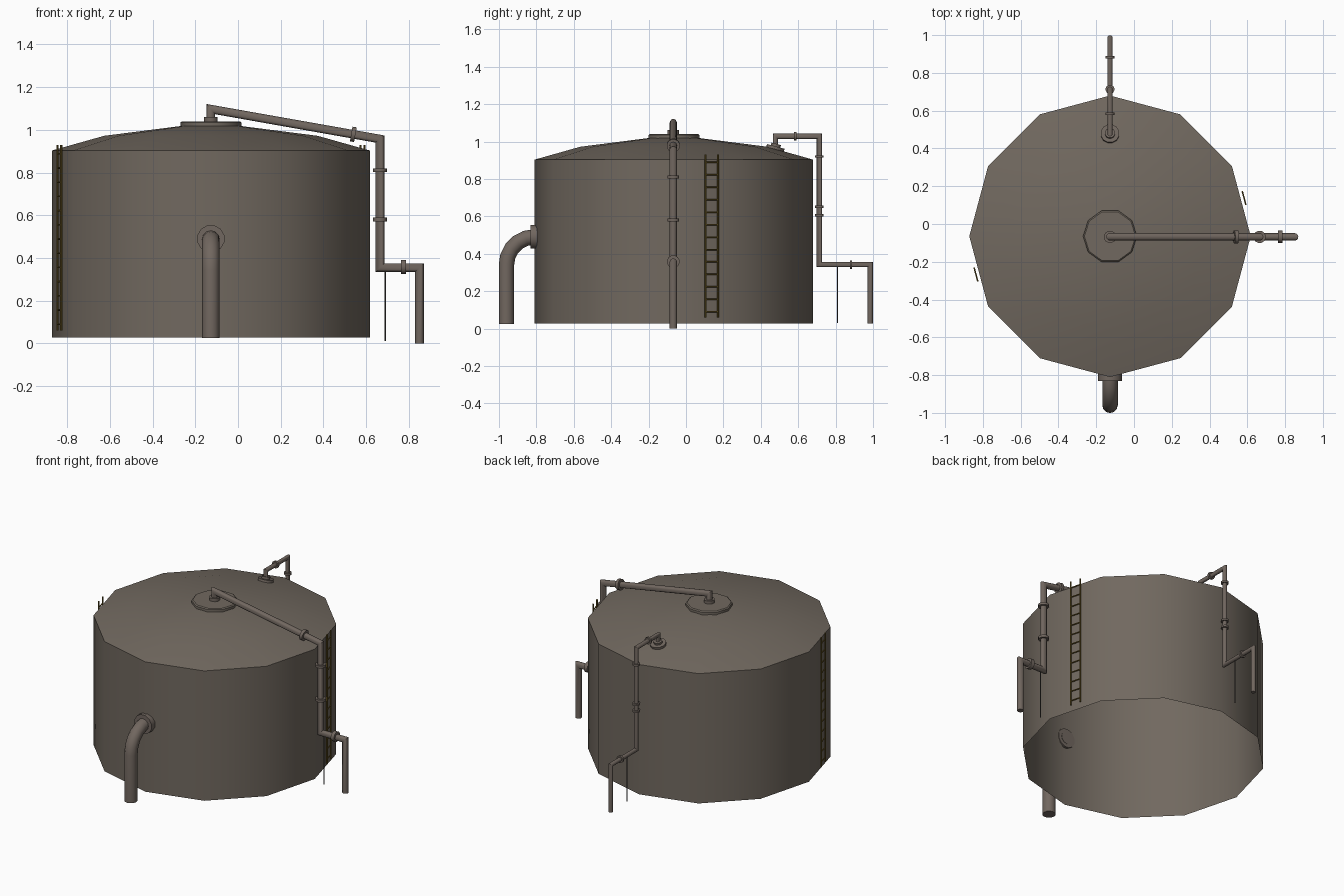
import bpy, bmesh, math
from mathutils import Vector, Matrix

if "Cube" in bpy.data.objects:
    bpy.data.objects.remove(bpy.data.objects["Cube"])

CX, CY, R = -0.127, -0.065, 0.745


def material(name, rgb):
    m = bpy.data.materials.new(name)
    m.diffuse_color = (*rgb, 1)
    m.use_nodes = True
    m.node_tree.nodes["Principled BSDF"].inputs["Base Color"].default_value = m.diffuse_color
    return m


STEEL = material("weathered_steel", (0.165, 0.14, 0.115))
PIPE = material("pipe_steel", (0.165, 0.135, 0.115))
YELLOW = material("dark_yellow_paint", (0.15, 0.10, 0.018))
DARK = material("dark_rod", (0.06, 0.055, 0.05))


def finish(name, bm, mat, angle=40, fix=True):
    if fix:
        bmesh.ops.recalc_face_normals(bm, faces=bm.faces)
    me = bpy.data.meshes.new(name)
    bm.to_mesh(me)
    bm.free()
    me.materials.append(mat)
    ob = bpy.data.objects.new(name, me)
    bpy.context.collection.objects.link(ob)
    bpy.ops.object.select_all(action='DESELECT')
    bpy.context.view_layer.objects.active = ob
    ob.select_set(True)
    bpy.ops.object.shade_smooth_by_angle(angle=math.radians(angle))
    return ob


def lathe(name, profile, n, mat, cap_bottom, angle=40):
    """Stack of rings (radius, z) about the tank axis with a top cap."""
    bm = bmesh.new()
    rings = [[bm.verts.new((CX + r * math.cos(2 * math.pi * i / n),
                            CY + r * math.sin(2 * math.pi * i / n), z))
              for i in range(n)] for r, z in profile]
    for a, b in zip(rings, rings[1:]):
        for i in range(n):
            j = (i + 1) % n
            bm.faces.new((a[i], a[j], b[j], b[i]))
    bm.faces.new(rings[-1])
    if cap_bottom:
        bm.faces.new(rings[0][::-1])
    return finish(name, bm, mat, angle, fix=False)


def add_tube(bm, path, r, n=12, side=None):
    """Tube along a planar path with mitred corners and closed ends."""
    pts = [Vector(p) for p in path]
    dirs = [(b - a).normalized() for a, b in zip(pts, pts[1:])]
    if side is None:
        side = dirs[0].orthogonal().normalized()
    u = Vector(side)
    rings = []
    for k, p in enumerate(pts):
        d = dirs[max(k - 1, 0)]
        normal = d + dirs[min(k, len(dirs) - 1)]
        v = d.cross(u)
        ring = []
        for i in range(n):
            a = 2 * math.pi * i / n
            off = u * (r * math.cos(a)) + v * (r * math.sin(a))
            off -= d * (off.dot(normal) / d.dot(normal))
            ring.append(bm.verts.new(p + off))
        rings.append(ring)
    for a, b in zip(rings, rings[1:]):
        for i in range(n):
            j = (i + 1) % n
            bm.faces.new((a[i], a[j], b[j], b[i]))
    bm.faces.new(rings[0][::-1])
    bm.faces.new(rings[-1])


def tube(name, path, r, mat, n=12, side=None):
    bm = bmesh.new()
    add_tube(bm, path, r, n, side)
    return finish(name, bm, mat)


def flange(name, center, direction, r, length):
    c, d = Vector(center), Vector(direction).normalized() * length / 2
    return tube(name, [c - d, c + d], r, PIPE)


# Tank: open-bottomed wall, low domed roof, centre hatch
lathe("tank_wall_and_roof", [(R, 0.027), (R, 0.903), (0.5, 0.972), (0.14, 1.018)],
      12, STEEL, False)
lathe("roof_hatch", [(0.143, 1.012), (0.143, 1.034), (0.136, 1.04)], 10, STEEL, True)

# Main pipe from the hatch, over the roof and down the right side
Y = -0.068
tube("right_pipe", [(CX, Y, 1.03), (CX, Y, 1.097), (0.665, Y, 0.957), (0.665, Y, 0.355),
                    (0.85, Y, 0.355), (0.85, Y, 0.0)], 0.02, PIPE, side=(0, 1, 0))
flange("right_pipe_collar", (CX, Y, 1.048), (0, 0, 1), 0.033, 0.025)
flange("right_flange_slope", (0.54, Y, 0.979), (0.792, 0, -0.14), 0.036, 0.02)
for z in (0.81, 0.58):
    flange("right_flange_vertical", (0.665, Y, z), (0, 0, 1), 0.033, 0.017)
flange("right_flange_low", (0.775, Y, 0.358), (1, 0, 0), 0.034, 0.024)
tube("right_support_rod", [(0.69, Y, 0.012), (0.69, Y, 0.345)], 0.004, DARK, 6)

# Thinner pipe at the back
tube("back_pipe", [(CX, 0.478, 0.95), (CX, 0.478, 1.028), (CX, 0.713, 1.028),
                   (CX, 0.713, 0.342), (CX, 0.985, 0.342), (CX, 0.985, 0.027)],
     0.014, PIPE, side=(1, 0, 0))
tilt = (0, 0.26, 0.97)
flange("back_pipe_base", (CX, 0.478, 0.966), tilt, 0.05, 0.016)
flange("back_pipe_collar", (CX, 0.48, 0.979), tilt, 0.027, 0.018)
for y, z, d in ((0.583, 1.028, (0, 1, 0)), (0.713, 0.92, (0, 0, 1)),
                (0.713, 0.652, (0, 0, 1)), (0.713, 0.605, (0, 0, 1)),
                (0.882, 0.342, (0, 1, 0))):
    flange("back_flange", (CX, y, z), d, 0.024, 0.013)
tube("back_support_rod", [(CX, 0.81, 0.03), (CX, 0.81, 0.335)], 0.004, DARK, 6)

# Large elbow pipe at the front with its wall flange
arc = [(CX, -0.81 - 0.15 * math.cos(a), 0.34 + 0.15 * math.sin(a))
       for a in (math.radians(18 * i) for i in range(6))]
tube("front_elbow_pipe", [(CX, -0.96, 0.025)] + arc + [(CX, -0.79, 0.49)],
     0.041, PIPE, side=(1, 0, 0))
flange("front_wall_flange", (CX, -0.812, 0.49), (0, 1, 0), 0.065, 0.04)

# Two ladders, on opposite faces of the wall
for name, deg in (("right_ladder", 15), ("left_ladder", 195)):
    bm = bmesh.new()
    a = math.radians(deg)
    out = Vector((math.cos(a), math.sin(a), 0))
    along = Vector((-math.sin(a), math.cos(a), 0))
    mid = Vector((CX, CY, 0)) + out * 0.738 + along * 0.012
    for s in (-1, 1):
        foot = mid + along * 0.034 * s
        add_tube(bm, [foot + Vector((0, 0, 0.06)), foot + Vector((0, 0, 0.93))], 0.005, 6)
    for i in range(13):
        c = mid + Vector((0, 0, 0.09 + 0.0665 * i))
        add_tube(bm, [c - along * 0.034, c + along * 0.034], 0.004, 6)
    finish(name, bm, YELLOW)
